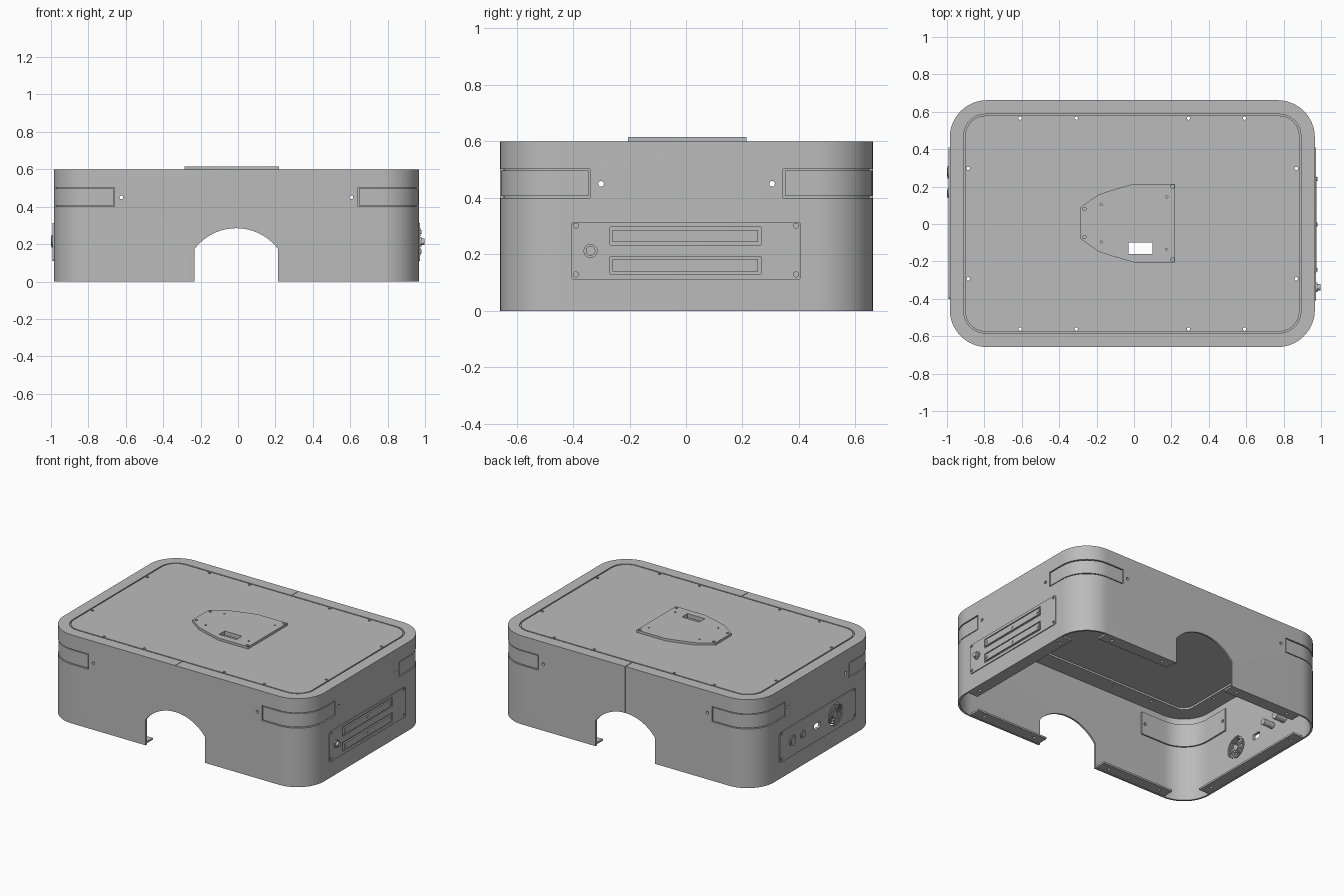
import bpy, bmesh, math
from math import cos, sin, pi

cube = bpy.data.objects.get("Cube")
if cube:
    bpy.data.objects.remove(cube)

CX, CY = -0.009, 0.002          # centre of the housing
HX, HY = 0.976, 0.66            # half size of the housing
WALL, TOP = 0.012, 0.6
SIGNS = [(i, j) for i in (-1, 1) for j in (-1, 1)]

grey = bpy.data.materials.new("plain_grey")
grey.use_nodes = True
grey.diffuse_color = (0.5, 0.5, 0.5, 1)
grey.node_tree.nodes["Principled BSDF"].inputs["Base Color"].default_value = (0.5, 0.5, 0.5, 1)


def rrect(inset=0, r=0.2):
    """Rounded outline of the housing, moved inwards by inset."""
    return rounded(CX, CY, HX - inset, HY - inset, r)


def rounded(cu, cv, hu, hv, r, n=16):
    pts = []
    for k, (su, sv) in enumerate([(1, 1), (-1, 1), (-1, -1), (1, -1)]):
        for i in range(n + 1):
            a = (k + i / n) * pi / 2
            pts.append((cu + su * (hu - r) + r * cos(a), cv + sv * (hv - r) + r * sin(a)))
    return pts


def circle(u, v, r, n=20):
    return [(u + r * cos(2 * pi * i / n), v + r * sin(2 * pi * i / n)) for i in range(n)]


def rect(u0, u1, v0, v1):
    return [(u0, v0), (u1, v0), (u1, v1), (u0, v1)]


def prisms(name, parts, axis="z"):
    """One object from outlines extruded between two depths along an axis."""
    place = {"z": lambda u, v, w: (u, v, w),
             "y": lambda u, v, w: (u, w, v),
             "x": lambda u, v, w: (w, u, v)}[axis]
    bm = bmesh.new()
    for pts, a, b in parts:
        low = [bm.verts.new(place(u, v, a)) for u, v in pts]
        high = [bm.verts.new(place(u, v, b)) for u, v in pts]
        bm.faces.new(low)
        bm.faces.new(high)
        for i in range(len(pts)):
            j = (i + 1) % len(pts)
            bm.faces.new((low[i], low[j], high[j], high[i]))
    bmesh.ops.recalc_face_normals(bm, faces=bm.faces)
    mesh = bpy.data.meshes.new(name)
    bm.to_mesh(mesh)
    bm.free()
    mesh.materials.append(grey)
    obj = bpy.data.objects.new(name, mesh)
    bpy.context.collection.objects.link(obj)
    return obj


def boolean(obj, parts, axis="z", operation="DIFFERENCE"):
    cutter = prisms("cutter", parts, axis)
    mod = obj.modifiers.new("cut", "BOOLEAN")
    mod.operation, mod.solver, mod.object = operation, "EXACT", cutter
    bpy.context.view_layer.objects.active = obj
    bpy.ops.object.modifier_apply(modifier=mod.name)
    bpy.data.objects.remove(cutter)
    return obj


def corner_boxes(x, y, z0, z1):
    """Boxes that cover the four corners beyond x and y."""
    return [(rect(*sorted((CX + i * x, CX + i * 1.2)), *sorted((CY + j * y, CY + j * 0.9))), z0, z1)
            for i, j in SIGNS]


# Housing: open below, with a stepped seat for the lid
housing = prisms("housing", [(rrect(), 0, TOP)])
boolean(housing, [(rrect(WALL, 0.19), -0.1, 0.575)])
boolean(housing, [(rrect(0.13, 0.07), 0.5, 0.7)])
boolean(housing, [(rrect(0.075, 0.115), 0.588, 0.7)])

# Arched openings in the front and back walls
half, spring, radius = 0.2225, 0.175, 0.28
sweep = math.asin(half / radius)
arch = [(CX - half, -0.1), (CX + half, -0.1)]
arch += [(CX + radius * sin(a), 0.005 + radius * cos(a))
         for a in [sweep * (1 - i / 12) for i in range(25)]]
boolean(housing, [(arch, -1, 1)], "y")

# Corner windows, wall holes and the thin middle seam
boolean(housing, corner_boxes(0.65, 0.342, 0.4, 0.503))
wall_x = [(circle(CX + s * 0.615, 0.45, 0.01), -1, 1) for s in (-1, 1)]
wall_y = [(circle(CY + s * 0.303, 0.45, 0.01), -1.1, 1.1) for s in (-1, 1)]
boolean(housing, wall_x, "y")
boolean(housing, wall_y, "x")
seam = rect(CX - 0.002, CX + 0.002, 0.659, 0.7)
boolean(housing, [(seam, 0.2, 0.7)])
boolean(housing, [(rect(CX - 0.002, CX + 0.002, s - 0.05, s + 0.05), 0.597, 0.7)
                  for s in (-0.63, 0.63)])

# Corner light covers with backing brackets
covers = prisms("corner_light_covers", [(rrect(0.002, 0.198), 0.3, 0.59)])
boolean(covers, [(rrect(WALL, 0.19), 0.2, 0.7)])
boolean(covers, corner_boxes(0.656, 0.348, 0.406, 0.497), operation="INTERSECT")
brackets = prisms("corner_brackets", [(rrect(WALL, 0.19), 0.3, 0.57)])
boolean(brackets, [(rrect(0.022, 0.18), 0.2, 0.7)])
boolean(brackets, corner_boxes(0.59, 0.28, 0.375, 0.53), operation="INTERSECT")
boolean(brackets, wall_x, "y")
boolean(brackets, wall_y, "x")

# Lid with its screw holes and the display opening
opening = (rect(-0.03, 0.1, -0.16, -0.1), 0.4, 0.8)
screws = [(CX + i * x, CY + j * y) for i, j in SIGNS
          for x, y in ((0.6, 0.564), (0.3, 0.564), (0.877, 0.295))]
lid_holes = [(circle(x, y, 0.009), 0.4, 0.8) for x, y in screws]
lid = prisms("lid", [(rrect(0.083, 0.108), 0.588, TOP)])
boolean(lid, lid_holes + [opening])
boolean(housing, lid_holes)

# Raised hatch plate on the lid
hatch_outline = [(0.22, -0.205), (0.22, 0.215), (0, 0.215), (-0.1, 0.187), (-0.19, 0.157),
                 (-0.285, 0.09), (-0.285, -0.08), (-0.19, -0.147), (-0.1, -0.177), (0, -0.205)]
hatch = prisms("hatch_plate", [(hatch_outline, TOP, 0.616)])
hatch_holes = [(circle(x, 0.005 + s * y, r), 0.606, 0.7) for s in (-1, 1)
               for x, y, r in ((-0.265, 0.075, 0.009), (0.205, 0.195, 0.01),
                               (-0.175, 0.1, 0.006), (0.175, 0.14, 0.006))]
boolean(hatch, hatch_holes + [opening])

# Inward flanges along the bottom edges
edge_x, edge_y = HX - WALL, HY - WALL
flange_parts = []
for i, j in SIGNS:
    xs = sorted((CX + i * 0.23, CX + i * 0.775))
    ys = sorted((CY + j * edge_y, CY + j * (edge_y - 0.075)))
    flange_parts.append((rect(*xs, *ys), 0.003, 0.015))
for i in (-1, 1):
    xs = sorted((CX + i * edge_x, CX + i * (edge_x - 0.075)))
    flange_parts.append((rect(*xs, CY - 0.45, CY + 0.45), 0.003, 0.015))
flanges = prisms("bottom_flanges", flange_parts)
boolean(flanges, [(circle(CX + i * x, CY + j * y, 0.01), -0.1, 0.1) for i, j in SIGNS
                  for x, y in ((0.3, 0.61), (0.7, 0.61), (0.927, 0.38))])

# Right service panel: plate, framed slot bars and screws
right = CX + HX
corner_holes = [(circle(i * 0.39, 0.215 + j * 0.086, 0.009), -1.1, 1.1) for i, j in SIGNS]
plate = prisms("right_panel", [(rounded(0, 0.212, 0.408, 0.102, 0.012, 4), right - 0.001, right + 0.006)], "x")
boolean(plate, corner_holes, "x")
bar_z = (0.161, 0.265)
boolean(plate, [(rect(-0.27, 0.265, z - 0.031, z + 0.031), right, 1.1) for z in bar_z], "x")
bars = prisms("slot_bars", [(rect(-0.26, 0.255, z - 0.022, z + 0.022), right - 0.001, right + 0.01)
                            for z in bar_z], "x")
prisms("slot_screws", [(circle(y, z, 0.01), right + 0.009, right + 0.013)
                       for z in bar_z for y in (-0.245, -0.003, 0.24)], "x")
prisms("right_connector", [(circle(-0.338, 0.212, 0.025), right, right + 0.014),
                           (circle(-0.338, 0.212, 0.017), right + 0.014, 0.998),
                           (circle(-0.338, 0.212, 0.022), right - 0.06, right - WALL)], "x")

# Left service panel: plate with fan opening and socket opening
left = CX - HX
panel = prisms("left_panel", [(rounded(0.005, 0.212, 0.405, 0.102, 0.012, 4), left - 0.006, left + 0.001)], "x")
fan_y, fan_z = -0.185, 0.215
vents = [(circle(fan_y, fan_z, 0.078, 32), -1.1, left + 0.1),
         (rounded(0.01, 0.212, 0.032, 0.02, 0.008, 4), -1.1, left + 0.1)]
for target in (panel, housing):
    boolean(target, vents, "x")
boolean(panel, corner_holes, "x")

# Fan grille: rings joined by crossing spokes, and a hub
for k, r in enumerate((0.032, 0.048, 0.064, 0.08)):
    ring = prisms("fan_ring_%d" % (k + 1), [(circle(fan_y, fan_z, r, 32), left - 0.004, left + 0.008)], "x")
    boolean(ring, [(circle(fan_y, fan_z, r - 0.008, 32), -1.1, -0.8)], "x")
spokes = []
for k in range(4):
    a = k * pi / 4
    u, v = cos(a), sin(a)
    spokes.append(([(fan_y + s * 0.077 * u - t * 0.004 * v, fan_z + s * 0.077 * v + t * 0.004 * u)
                    for s, t in ((-1, -1), (1, -1), (1, 1), (-1, 1))], left - 0.002, left + 0.006))
prisms("fan_spokes", spokes, "x")
prisms("fan_hub", [(circle(fan_y, fan_z, 0.018), left - 0.003, left + 0.012)], "x")

# Left connectors, with bodies reaching inside
prisms("left_connectors", [part for y, r in ((0.277, 0.034), (0.165, 0.026)) for part in (
    (circle(y, 0.215, r, 28), left - 0.012, left),
    (circle(y, 0.215, r * 0.65), -1.0, left - 0.012),
    (circle(y, 0.215, r * 0.8), left + WALL, left + 0.09))], "x")

# Smooth rounded walls, keep edges crisp
bpy.ops.object.select_all(action="DESELECT")
for obj in bpy.context.collection.objects:
    if obj.type == "MESH":
        obj.select_set(True)
        bpy.context.view_layer.objects.active = obj
bpy.ops.object.shade_smooth_by_angle(angle=math.radians(30))
